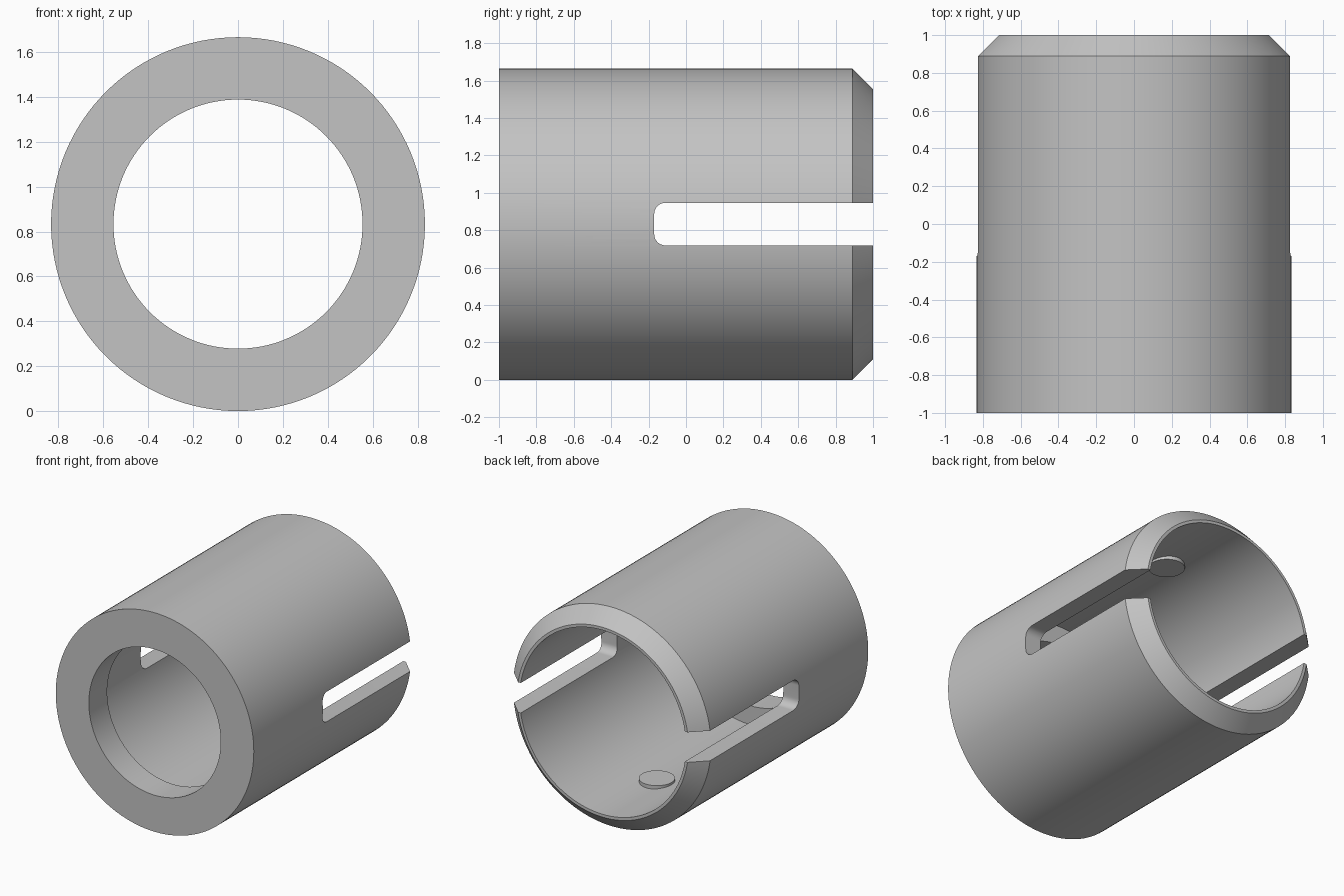
import bpy, bmesh, math
from mathutils import Matrix, Vector

cube = bpy.data.objects.get("Cube")
if cube:
    bpy.data.objects.remove(cube, do_unlink=True)

R = 0.833            # outer radius, also the axis height
SEGMENTS = 128
SLOT_HALF = 0.114    # half height of the side slots
SLOT_END = -0.17     # closed end of the slots

steel = bpy.data.materials.new("grey_metal")
steel.use_nodes = True
steel.diffuse_color = (0.55, 0.55, 0.55, 1)
steel.node_tree.nodes["Principled BSDF"].inputs["Base Color"].default_value = (0.55, 0.55, 0.55, 1)


def make_object(name, bm):
    bmesh.ops.recalc_face_normals(bm, faces=bm.faces[:])
    mesh = bpy.data.meshes.new(name)
    bm.to_mesh(mesh)
    bm.free()
    mesh.materials.append(steel)
    obj = bpy.data.objects.new(name, mesh)
    bpy.context.collection.objects.link(obj)
    return obj


def activate(obj):
    bpy.ops.object.select_all(action='DESELECT')
    obj.select_set(True)
    bpy.context.view_layer.objects.active = obj


def smooth(obj):
    activate(obj)
    bpy.ops.object.shade_smooth_by_angle(angle=math.radians(30))


# Sleeve wall: closed (radius, y) profile turned around the y axis
profile = [(0.555, -1), (R, -1), (R, 0.889), (0.722, 1), (0.70, 1), (0.70, -0.78), (0.555, -0.78)]
bm = bmesh.new()
rings = []
for i in range(SEGMENTS):
    a = 2 * math.pi * i / SEGMENTS
    rings.append([bm.verts.new((r * math.cos(a), y, R + r * math.sin(a))) for r, y in profile])
for i in range(SEGMENTS):
    a, b = rings[i], rings[(i + 1) % SEGMENTS]
    for j in range(len(profile)):
        k = (j + 1) % len(profile)
        bm.faces.new((a[j], a[k], b[k], b[j]))
sleeve = make_object("sleeve", bm)

# Slot cutter: round-cornered outline pushed through both side walls
corner = 0.06
outline = [(1.2, -SLOT_HALF), (1.2, SLOT_HALF)]
for sign, start in ((1, 90), (-1, 180)):
    for step in range(9):
        t = math.radians(start + step * 90 / 8)
        outline.append((SLOT_END + corner + corner * math.cos(t),
                        sign * (SLOT_HALF - corner) + corner * math.sin(t)))
bm = bmesh.new()
face = bm.faces.new([bm.verts.new((-1.1, y, R + z)) for y, z in outline])
extruded = bmesh.ops.extrude_face_region(bm, geom=[face])["geom"]
bmesh.ops.translate(bm, vec=Vector((2.2, 0, 0)),
                    verts=[g for g in extruded if isinstance(g, bmesh.types.BMVert)])
cutter = make_object("slot_cutter", bm)
cutter.hide_render = True

cut = sleeve.modifiers.new("slots", 'BOOLEAN')
cut.operation = 'DIFFERENCE'
cut.solver = 'EXACT'
cut.object = cutter
activate(sleeve)
bpy.ops.object.modifier_apply(modifier=cut.name)
bpy.data.objects.remove(cutter, do_unlink=True)
smooth(sleeve)

# Flat-topped studs on the floor and roof of the bore
for name, side in (("lower_stud", -1), ("upper_stud", 1)):
    bm = bmesh.new()
    bmesh.ops.create_cone(bm, cap_ends=True, segments=48, radius1=0.125, radius2=0.125, depth=0.09,
                          matrix=Matrix.Translation((0, 0.35, R + side * 0.717)))
    smooth(make_object(name, bm))
